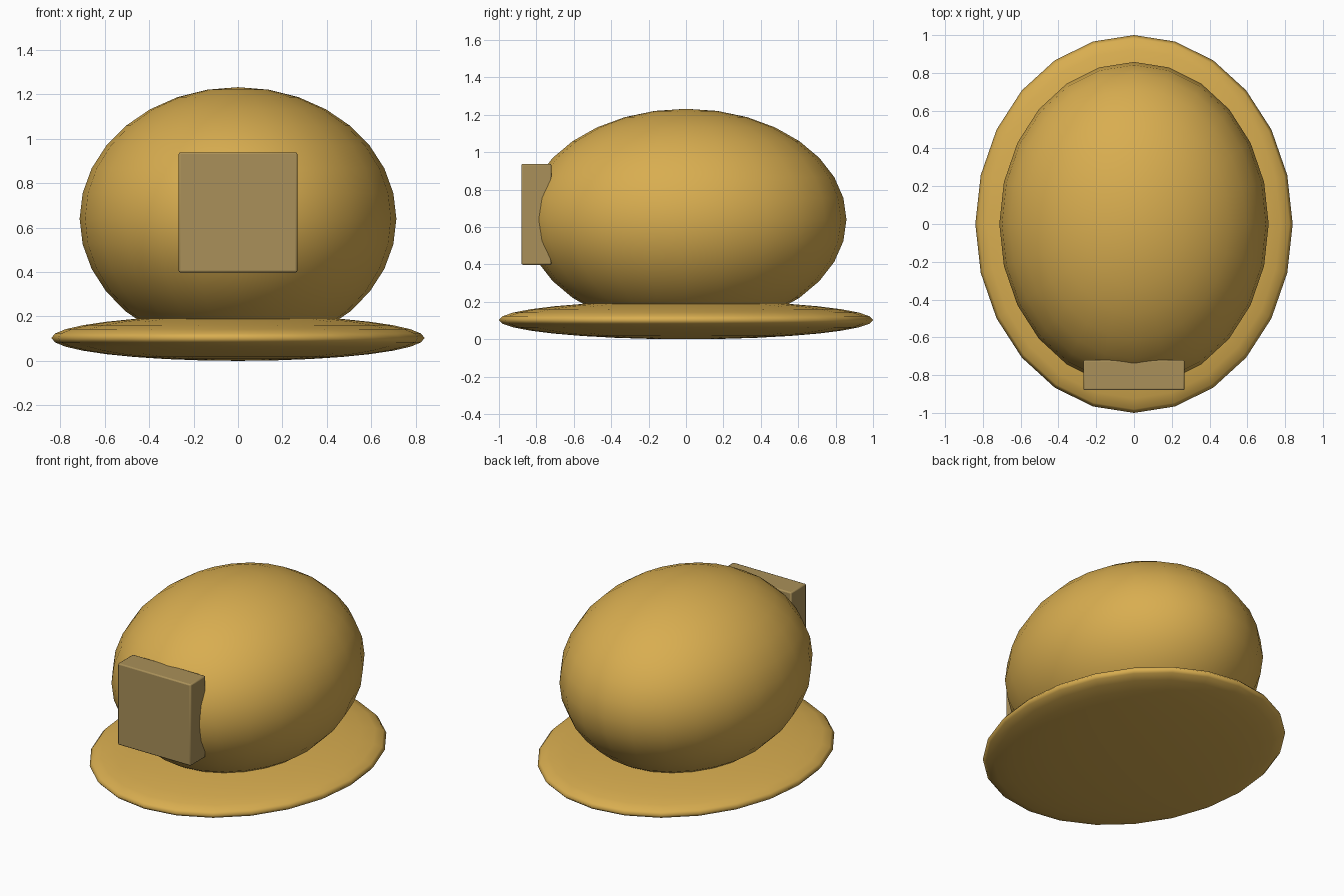
import bpy
import math

cube = bpy.data.objects.get("Cube")
if cube:
    bpy.data.objects.remove(cube, do_unlink=True)


def material(name, color):
    mat = bpy.data.materials.new(name)
    mat.use_nodes = True
    mat.diffuse_color = color
    mat.node_tree.nodes["Principled BSDF"].inputs["Base Color"].default_value = color
    return mat


def finish(obj, name, mat, angle):
    obj.name = name
    obj.data.materials.append(mat)
    bpy.ops.object.transform_apply(location=False, rotation=False, scale=True)
    bpy.ops.object.shade_smooth_by_angle(angle=math.radians(angle))


def ellipsoid(name, z, radii, mat):
    bpy.ops.mesh.primitive_uv_sphere_add(segments=24, ring_count=16, location=(0, 0, z))
    obj = bpy.context.object
    obj.scale = radii
    finish(obj, name, mat, 180)


yellow = material("hat yellow", (0.69, 0.42, 0.08, 1))
khaki = material("lamp khaki", (0.40, 0.28, 0.10, 1))

# Domed shell and thin flattened brim
ellipsoid("shell", 0.64, (0.713, 0.858, 0.592), yellow)
ellipsoid("brim", 0.103, (0.84, 1.0, 0.103), yellow)

# Front lamp block with slightly softened edges
bpy.ops.mesh.primitive_cube_add(size=1, location=(0, -0.80, 0.668))
lamp = bpy.context.object
lamp.scale = (0.535, 0.16, 0.54)
finish(lamp, "front_lamp", khaki, 30)
bevel = lamp.modifiers.new("soft edges", "BEVEL")
bevel.width = 0.008
bevel.segments = 2
